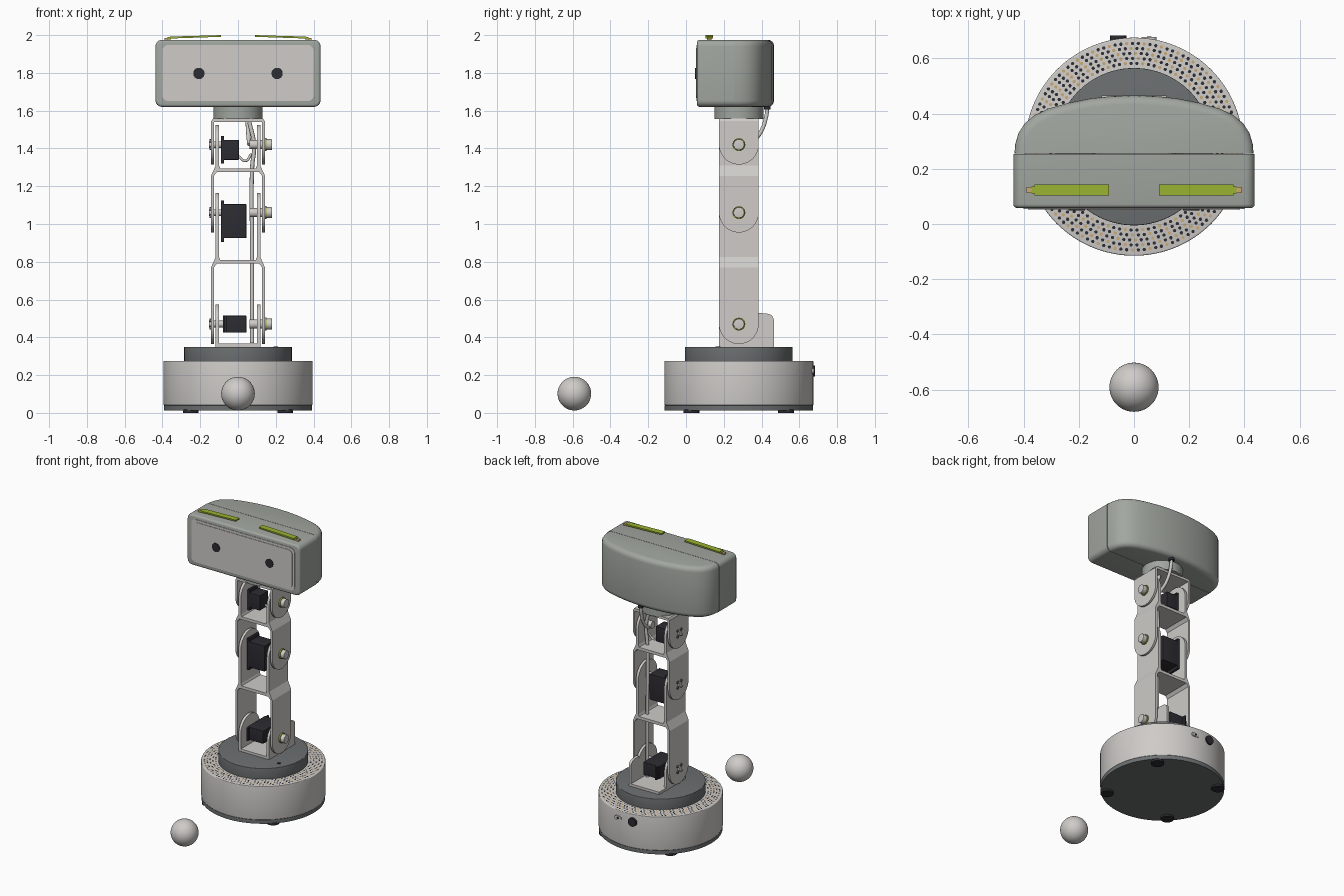
import bpy, bmesh, math
from mathutils import Vector

cube = bpy.data.objects.get("Cube")
if cube:
    bpy.data.objects.remove(cube, do_unlink=True)

YC = 0.28  # depth of the column axis


def material(name, rgb):
    m = bpy.data.materials.new(name)
    m.use_nodes = True
    m.diffuse_color = (*rgb, 1)
    m.node_tree.nodes["Principled BSDF"].inputs["Base Color"].default_value = (*rgb, 1)
    return m


LIGHT = material("light grey plastic", (0.62, 0.60, 0.58))
HEAD = material("sage grey shell", (0.36, 0.385, 0.35))
SLATE = material("slate grey", (0.15, 0.16, 0.165))
DARK = material("charcoal", (0.025, 0.025, 0.032))
GREEN = material("lime green", (0.32, 0.45, 0.03))
TAN = material("tan", (0.60, 0.40, 0.18))


def finish(name, bm, mat):
    bmesh.ops.recalc_face_normals(bm, faces=bm.faces)
    me = bpy.data.meshes.new(name)
    bm.to_mesh(me)
    bm.free()
    me.materials.append(mat)
    me.polygons.foreach_set("use_smooth", [True] * len(me.polygons))
    me.set_sharp_from_angle(angle=math.radians(35))
    ob = bpy.data.objects.new(name, me)
    bpy.context.collection.objects.link(ob)
    return ob


def place(axis, a, b, t):
    """Put a 2D point into space, with t along the extrusion axis."""
    return ((t, a, b), (a, t, b), (a, b, t))[axis]


def prism(name, pts, axis, lo, hi, mat, bevel=0, where=None):
    """Extrude an outline; bevel the edges that pass the rule."""
    bm = bmesh.new()
    ends = [[bm.verts.new(place(axis, a, b, t)) for a, b in pts] for t in (lo, hi)]
    for end in ends:
        bm.faces.new(end)
    n = len(pts)
    for i in range(n):
        j = (i + 1) % n
        bm.faces.new((ends[0][i], ends[0][j], ends[1][j], ends[1][i]))
    bmesh.ops.recalc_face_normals(bm, faces=bm.faces)
    if bevel:
        edges = [e for e in bm.edges if e.calc_face_angle(0) > 0.8
                 and (where is None or where((e.verts[0].co + e.verts[1].co) / 2))]
        bmesh.ops.bevel(bm, geom=edges, offset=bevel, segments=4, profile=0.5, affect='EDGES')
    return finish(name, bm, mat)


def box(name, x, y, z, mat, bevel=0):
    pts = [(x[0], y[0]), (x[1], y[0]), (x[1], y[1]), (x[0], y[1])]
    return prism(name, pts, 2, z[0], z[1], mat, bevel)


def arc(cx, cy, r, start, end, n):
    return [(cx + r * math.cos(math.radians(start + (end - start) * i / n)),
             cy + r * math.sin(math.radians(start + (end - start) * i / n))) for i in range(n + 1)]


def disc(name, a, b, r, axis, lo, hi, mat, n=48, bevel=0):
    return prism(name, arc(a, b, r, 0, 360, n)[:-1], axis, lo, hi, mat, bevel)


def rounded(w, z0, z1, r):
    pts = []
    for cx, cz, s in ((w - r, z1 - r, 0), (r - w, z1 - r, 90), (r - w, z0 + r, 180), (w - r, z0 + r, 270)):
        pts += arc(cx, cz, r, s, s + 90, 6)
    return pts


def tube(name, points, r, mat):
    cu = bpy.data.curves.new(name, 'CURVE')
    cu.dimensions = '3D'
    cu.bevel_depth = r
    cu.bevel_resolution = 3
    cu.use_fill_caps = True
    sp = cu.splines.new('BEZIER')
    sp.bezier_points.add(len(points) - 1)
    for p, co in zip(sp.bezier_points, points):
        p.co = co
        p.handle_left_type = p.handle_right_type = 'AUTO'
    cu.materials.append(mat)
    ob = bpy.data.objects.new(name, cu)
    bpy.context.collection.objects.link(ob)


# Base drum, turntable and feet
disc("base_plate", 0, YC, 0.393, 2, 0.013, 0.04, SLATE, 96)
disc("base_drum", 0, YC, 0.395, 2, 0.04, 0.275, LIGHT, 96, 0.005)
disc("turntable", 0, YC, 0.285, 2, 0.27, 0.35, SLATE, 96, 0.004)
disc("turntable_hole", 0.2, 0.17, 0.013, 2, 0.348, 0.352, DARK, 16)
for i, (sx, sy) in enumerate(((1, 1), (1, -1), (-1, 1), (-1, -1))):
    disc(f"foot_{i}", 0.25 * sx, YC + 0.25 * sy, 0.042, 2, 0, 0.02, DARK, 32)

# Speaker perforations on the drum rim
dots = {DARK: bmesh.new(), TAN: bmesh.new()}
for row in range(5):
    r = 0.302 + row * 0.018
    count = int(2 * math.pi * r / 0.021)
    for i in range(count):
        t = 2 * math.pi * i / count
        bm = dots[TAN if (i + row) % 3 == 0 else DARK]
        bm.faces.new([bm.verts.new((r * math.cos(t) + a, YC + r * math.sin(t) + b, 0.2765))
                      for a, b in arc(0, 0, 0.0065, 0, 360, 6)[:-1]])
for m, bm in dots.items():
    finish("rim_holes_" + m.name.split()[0], bm, m)

# Rear sockets
disc("rear_button", -0.057, 0.222, 0.03, 1, 0.65, 0.682, DARK, 32)
prism("rear_port", [(x + 0.055, z) for x, z in arc(0.013, 0.222, 0.014, -90, 90, 8)
      + arc(-0.013, 0.222, 0.014, 90, 270, 8)], 1, 0.65, 0.677, LIGHT)
disc("rear_port_hole", 0.055, 0.222, 0.008, 1, 0.65, 0.679, DARK, 16)

# Column brackets: flat cheeks with one round end at a joint
JOINTS = (0.47, 1.06, 1.42)
HALF = 0.105


def cheeks(name, z_flat, z_joint, x_in, x_out):
    up = z_joint > z_flat
    pts = [(YC - HALF, z_flat), (YC + HALF, z_flat)]
    pts += arc(YC, z_joint, HALF, 0, 180 if up else -180, 24)
    if not up:
        pts[0], pts[1] = (YC - HALF, z_flat), (YC + HALF, z_flat)
    for side, s in (("left", 1), ("right", -1)):
        prism(f"{name}_{side}", pts, 0, s * x_in, s * x_out, LIGHT)


SIDE = (YC - HALF, YC + HALF)
box("base_bracket_floor", (-0.118, 0.118), (SIDE[0], 0.465), (0.345, 0.367), LIGHT)
cheeks("base_bracket", 0.35, JOINTS[0], 0.1, 0.118)
prism("base_bracket_gusset", [(0.38, 0.35), (0.465, 0.35)] + arc(0.43, 0.49, 0.035, 0, 90, 6)
      + [(0.38, 0.53)], 0, 0.1, 0.118, LIGHT)

for i, z in enumerate((0.80, 1.285)):
    name = ("lower_link", "upper_link")[i]
    cheeks(name + "_outer", z - 0.03, JOINTS[i], 0.128, 0.143)
    cheeks(name + "_inner", z + 0.02, JOINTS[i + 1], 0.1, 0.118)
    # Bent bridge joining the wide and narrow cheeks
    prism(name + "_bridge", [(-0.143, z - 0.03), (-0.128, z - 0.03), (-0.112, z - 0.01),
          (0.112, z - 0.01), (0.128, z - 0.03), (0.143, z - 0.03), (0.118, z + 0.025),
          (0.1, z + 0.025), (0.094, z + 0.01), (-0.094, z + 0.01), (-0.1, z + 0.025),
          (-0.118, z + 0.025)], 1, *SIDE, LIGHT)

cheeks("neck_bracket", 1.545, JOINTS[2], 0.128, 0.143)
prism("neck_bracket_top", [(-0.143, 1.54), (0.143, 1.54), (0.133, 1.558), (-0.133, 1.558)],
      1, *SIDE, LIGHT)

# Joint pins on the left, servo horns on the right
for i, z in enumerate(JOINTS):
    disc(f"joint_bearing_{i}", YC, z, 0.024, 0, 0.06, 0.13, LIGHT, 24)
    disc(f"joint_ring_{i}", YC, z, 0.034, 0, 0.142, 0.152, GREEN, 32)
    disc(f"joint_pin_{i}", YC, z, 0.029, 0, 0.14, 0.18, LIGHT, 32, 0.003)
    disc(f"servo_shaft_{i}", YC, z, 0.018, 0, -0.153, -0.08, LIGHT, 24)
    for k in range(4):
        a = math.radians(45 + 90 * k)
        disc(f"servo_screw_{i}_{k}", YC + 0.028 * math.cos(a), z + 0.028 * math.sin(a),
             0.009, 0, -0.15, -0.14, SLATE, 12)

# Servos with mounting flanges
SERVOS = (("lower", 0.045, (0.215, 0.41), (0.425, 0.515)),
          ("middle", 0.045, (0.23, 0.34), (0.925, 1.105)),
          ("upper", 0.005, (0.235, 0.33), (1.34, 1.445)))
for name, x1, y, z in SERVOS:
    box(name + "_servo", (-0.08, x1), y, z, DARK, 0.004)
    if name == "lower":
        box(name + "_servo_flange", (-0.072, -0.06), (y[0] - 0.02, y[1] + 0.02), z, DARK)
    else:
        box(name + "_servo_flange", (-0.09, -0.075), y, (z[0] - 0.02, z[1] + 0.02), DARK)

# Cables
tube("column_cable", [(0.075, 0.32, 0.37), (0.075, 0.32, 0.85), (0.075, 0.32, 1.3),
                      (0.085, 0.32, 1.42), (0.06, 0.32, 1.54)], 0.011, LIGHT)
tube("servo_cable", [(0.0, 0.3, 1.36), (0.04, 0.3, 1.335), (0.07, 0.31, 1.37)], 0.007, LIGHT)
tube("head_cable", [(0.05, 0.43, 1.63), (0.05, 0.425, 1.57), (0.055, 0.385, 1.47),
                    (0.06, 0.33, 1.42)], 0.011, LIGHT)
disc("head_cable_socket", 0.05, 0.43, 0.018, 2, 1.605, 1.63, DARK, 24)

# Head: front shell, curved back shell and neck
disc("neck", 0, YC, 0.13, 2, 1.555, 1.63, HEAD, 64)
prism("head_front", rounded(0.437, 1.62, 1.975, 0.035), 1, 0.058, 0.253, HEAD,
      0.014, lambda c: c.y < 0.06)
half = [(0.433, 0.255), (0.43, 0.29), (0.418, 0.33), (0.395, 0.365), (0.36, 0.394),
        (0.31, 0.418), (0.24, 0.438), (0.16, 0.454), (0.08, 0.463)]
back = half + [(0, 0.466)] + [(-x, y) for x, y in reversed(half)]
prism("head_back", back, 2, 1.62, 1.975, HEAD, 0.033,
      lambda c: c.y > 0.258 and abs(c.z - 1.7975) > 0.1)

# Face plate and eyes
prism("face_rim", rounded(0.40, 1.65, 1.948, 0.032), 1, 0.055, 0.06, LIGHT)
prism("face_panel", rounded(0.383, 1.667, 1.931, 0.028), 1, 0.052, 0.058, LIGHT)
for side, s in (("left", 1), ("right", -1)):
    disc(f"eye_{side}", 0.207 * s, 1.797, 0.03, 1, 0.048, 0.055, DARK, 32)
    # Tilted brow blades with their hinges
    prism(f"brow_{side}", [(0.09 * s, 1.991), (0.09 * s, 2.0), (0.36 * s, 1.992),
          (0.36 * s, 1.982)], 1, 0.103, 0.143, GREEN)
    box(f"brow_tip_{side}", sorted((0.355 * s, 0.372 * s)), (0.11, 0.136), (1.978, 1.99), GREEN)
    box(f"brow_hinge_{side}", sorted((0.37 * s, 0.39 * s)), (0.112, 0.134), (1.965, 1.986), TAN)

# Ball in front of the base
bm = bmesh.new()
bmesh.ops.create_uvsphere(bm, u_segments=48, v_segments=24, radius=0.089)
bmesh.ops.translate(bm, verts=bm.verts, vec=Vector((0, -0.591, 0.102)))
finish("ball", bm, LIGHT)
